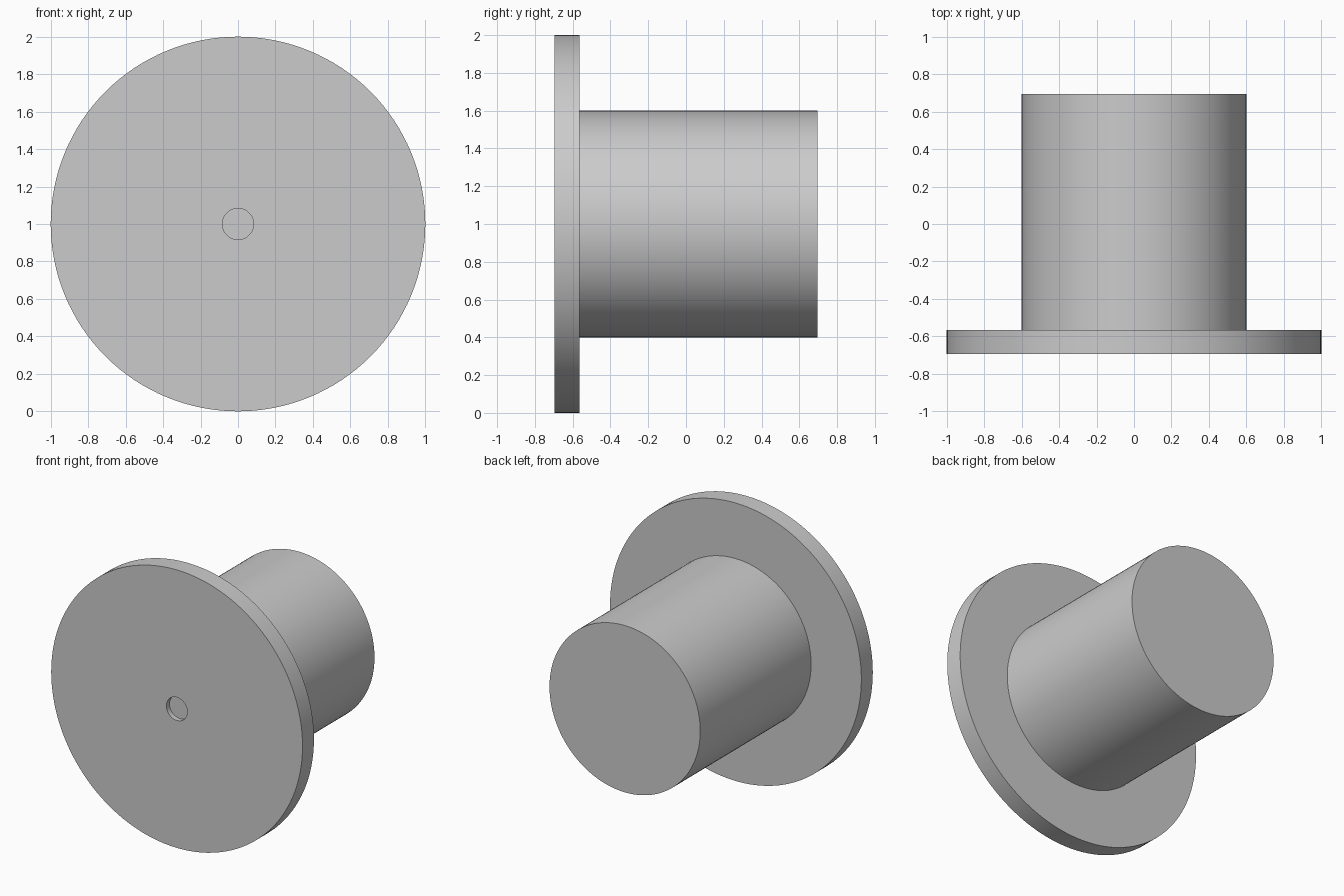
import bpy, bmesh, math
from mathutils import Matrix, Vector

cube = bpy.data.objects.get("Cube")
if cube:
    bpy.data.objects.remove(cube, do_unlink=True)

grey = bpy.data.materials.new("plain_grey")
grey.use_nodes = True
colour = (0.6, 0.6, 0.6, 1)
grey.diffuse_color = colour
grey.node_tree.nodes["Principled BSDF"].inputs["Base Color"].default_value = colour


def lathe(name, profile, segments=128):
    """Spin (radius, y) points around the y axis at height 1."""
    bm = bmesh.new()
    verts = [bm.verts.new((r, y, 1)) for r, y in profile]
    edges = [bm.edges.new(pair) for pair in zip(verts, verts[1:])]
    bmesh.ops.spin(bm, geom=verts + edges, cent=(0, 0, 1), axis=(0, 1, 0),
                   angle=math.tau, steps=segments, use_duplicate=False)
    bmesh.ops.remove_doubles(bm, verts=bm.verts, dist=0.0001)
    bmesh.ops.recalc_face_normals(bm, faces=bm.faces)
    mesh = bpy.data.meshes.new(name)
    bm.to_mesh(mesh)
    bm.free()
    mesh.materials.append(grey)
    obj = bpy.data.objects.new(name, mesh)
    bpy.context.collection.objects.link(obj)
    bpy.ops.object.select_all(action='DESELECT')
    obj.select_set(True)
    bpy.context.view_layer.objects.active = obj
    bpy.ops.object.shade_smooth_by_angle(angle=math.radians(30))
    return obj


# Flanged plug: shallow front recess, wide flange, solid rear barrel
front, flange_back, back = -0.695, -0.565, 0.695
recess_radius, recess_depth = 0.083, 0.035
flange_radius, barrel_radius = 1.0, 0.6
lathe("flanged_plug", [
    (0, front + recess_depth),
    (recess_radius, front + recess_depth),
    (recess_radius, front),
    (flange_radius, front),
    (flange_radius, flange_back),
    (barrel_radius, flange_back),
    (barrel_radius, back),
    (0, back),
])
